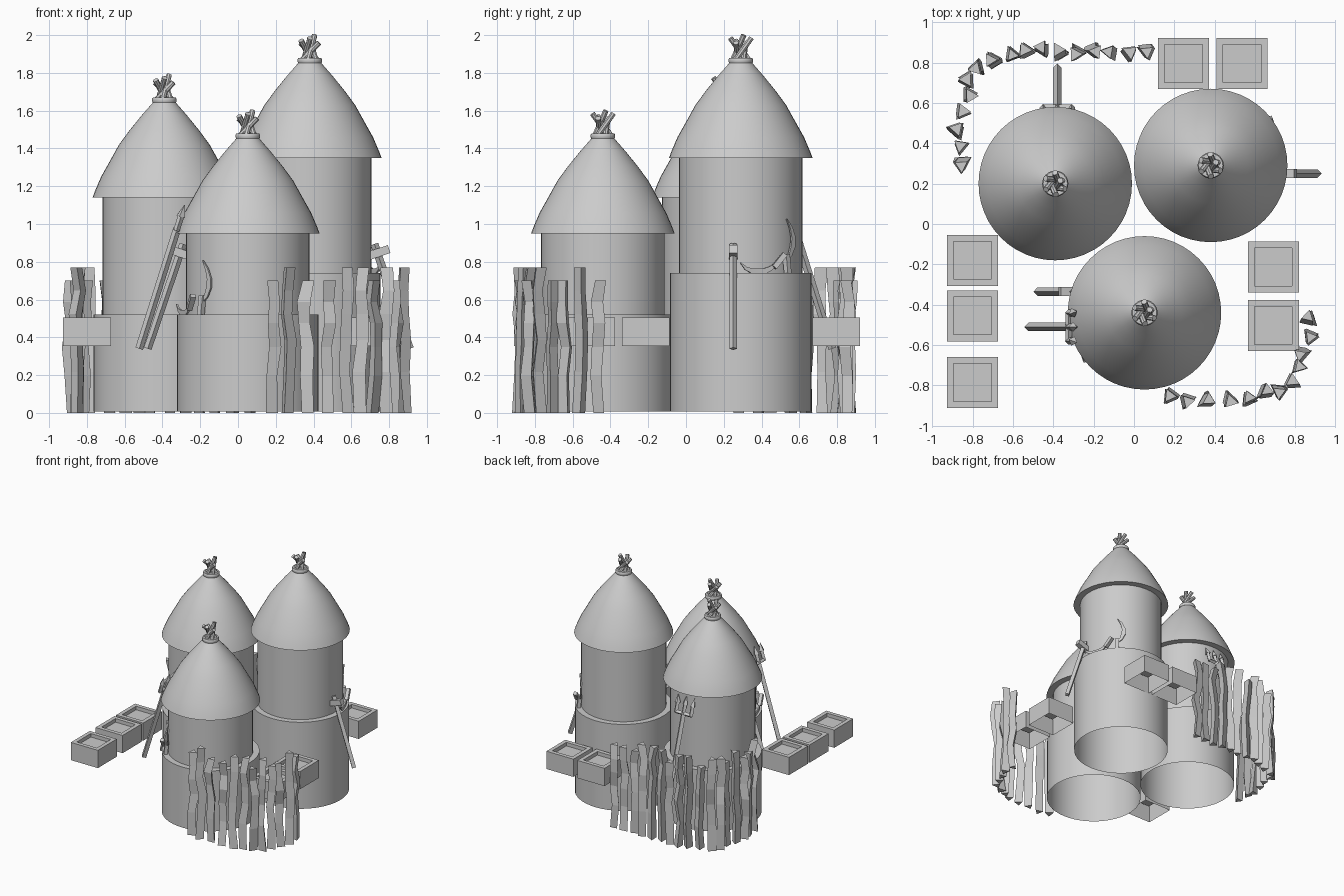
import bpy, bmesh, math, random
from mathutils import Vector, Matrix

if "Cube" in bpy.data.objects:
    bpy.data.objects.remove(bpy.data.objects["Cube"])

random.seed(4)


def obj(name, bm, smooth=False):
    bmesh.ops.recalc_face_normals(bm, faces=bm.faces[:])
    me = bpy.data.meshes.new(name)
    bm.to_mesh(me)
    bm.free()
    o = bpy.data.objects.new(name, me)
    bpy.context.collection.objects.link(o)
    if smooth:
        bpy.context.view_layer.objects.active = o
        o.select_set(True)
        bpy.ops.object.shade_smooth_by_angle(angle=math.radians(35))
        o.select_set(False)
    return o


def loft(bm, rings, closed_ends=True):
    loops = [[bm.verts.new(p) for p in r] for r in rings]
    n = len(loops[0])
    for a, b in zip(loops, loops[1:]):
        for i in range(n):
            j = (i + 1) % n
            bm.faces.new((a[i], a[j], b[j], b[i]))
    if closed_ends:
        bm.faces.new(loops[0][::-1])
        bm.faces.new(loops[-1])


def circle(r, z, n, cx=0, cy=0, turn=0):
    return [(cx + r * math.cos(turn + 2 * math.pi * i / n),
             cy + r * math.sin(turn + 2 * math.pi * i / n), z) for i in range(n)]


def lathe(name, c, profile, n=48, caps=False):
    bm = bmesh.new()
    loft(bm, [circle(r, z, n, *c) for r, z in profile], caps)
    return obj(name, bm, True)


def rod(bm, p, q, r, n=4, r2=None, up=(0, 0, 1)):
    # straight prism from p to q, first corner turned towards "up"
    p, q = Vector(p), Vector(q)
    d = (q - p).normalized()
    u = Vector(up) - d * d.dot(Vector(up))
    u.normalize()
    v = d.cross(u)
    ring = lambda c, s: [c + s * (u * math.cos(2 * math.pi * i / n) + v * math.sin(2 * math.pi * i / n))
                         for i in range(n)]
    loft(bm, [ring(p, r), ring(q, r if r2 is None else r2)])


def place(bm, c, ang):
    # local frame: x points out of the hut, y runs round it
    bm.transform(Matrix.Translation((c[0], c[1], 0)) @ Matrix.Rotation(math.radians(ang), 4, 'Z'))


# huts: stone base with ledge, wall, domed roof, tie ring and stick bundle
def hut(name, c, ledge, eave):
    lathe(name + "_walls", c, [(.375, .008), (.375, ledge), (.327, ledge), (.327, eave)])
    lathe(name + "_roof", c, [(.325, eave), (.38, eave), (.367, eave + .035), (.335, eave + .11), (.29, eave + .19),
                              (.24, eave + .28), (.185, eave + .355), (.12, eave + .435), (.05, eave + .515)])
    lathe(name + "_tie_ring", c, [(.062, eave + .502), (.065, eave + .51), (.065, eave + .522), (.06, eave + .53)],
          24, True)
    bm = bmesh.new()
    for k in range(6):
        a = k * math.pi / 3 + .3
        b = a + math.pi * .75
        h = .65 if k == 4 else .61 + .012 * (k % 3)
        t = .03 if k == 4 else .055
        rod(bm, (c[0] + .045 * math.cos(a), c[1] + .045 * math.sin(a), eave + .515),
            (c[0] + t * math.cos(b), c[1] + t * math.sin(b), eave + h), .015, 8)
    obj(name + "_roof_sticks", bm)


A, B, C = (-.39, .20), (.38, .29), (.052, -.44)
hut("left_hut", A, .52, 1.14)
hut("tall_hut", B, .74, 1.35)
hut("front_hut", C, .52, .95)


# three-pronged forks leaning on the walls
def fork(name, c, ang, side):
    bm = bmesh.new()
    at = lambda t, y=0: (.575 - .24 * t, side + y, .34 + .76 * t)
    rod(bm, at(0), at(.84), .021, 4)
    rod(bm, at(.83, -.075), at(.83, .075), .016, 4)
    for y in (-.07, 0, .07):
        rod(bm, at(.82, y), at(.92, y), .017, 4)
        rod(bm, at(.92, y), at(1, y * 1.1), .024, 4, .002)
    place(bm, c, ang)
    obj(name, bm)


fork("back_fork", A, 90, -.01)
fork("front_fork", C, 180, .07)


# hammers leaning on the ledges
def hammer(name, c, ang, side):
    bm = bmesh.new()
    d = Vector((-.19, 0, .56)).normalized()
    across = Vector((d.z, 0, -d.x))
    p = Vector((.53, side, .34))
    rod(bm, p, p + d * .585, .021, 4)
    h = p + d * .535
    rod(bm, h - across * .065, h + across * .065, .031, 4, up=d + Vector((0, 1, 0)))
    place(bm, c, ang)
    obj(name, bm)


hammer("right_hammer", B, 0, -.04)
hammer("left_hammer", C, 180, -.105)


# sickles resting on the ledges
def sickle(name, c, ang, ledge, handle, path, lean):
    bm = bmesh.new()
    rod(bm, *[(.352 + lean * i, p[0], ledge + p[1]) for i, p in enumerate(handle)], .02, 4,
        up=(1, 1, 0))
    rings = []
    for i, (y, z) in enumerate(path):
        a, b = Vector(path[max(i - 1, 0)]), Vector(path[min(i + 1, len(path) - 1)])
        nrm = Vector((a.y - b.y, b.x - a.x)).normalized()
        w = (.006, .012, .016, .014, .009, .002)[i]
        ring = []
        for s, x in ((-1, -.005), (1, -.005), (1, .005), (-1, .005)):
            ring.append((.352 + lean + x, y + s * w * nrm.x, ledge + z + s * w * nrm.y))
        rings.append(ring)
    loft(bm, rings)
    place(bm, c, ang)
    obj(name, bm)


upright = [(0, .07), (.03, .1), (.05, .145), (.052, .19), (.035, .24), (.005, .285)]
lying = [(.07, .05), (.04, .025), (0, .008), (-.06, .01), (-.1, .025), (-.13, .055)]
for n, c, led, t in (("right", B, .74, 0), ("left", C, .52, 180)):
    sickle(n + "_upright_sickle", c, 45 + t, led, [(0, 0), (0, .1)], upright, -.012)
    sickle(n + "_lying_sickle", c, 20 + t, led, [(.12, .1), (.06, .03)], lying, 0)

# crates: open below, recessed tray on top
for i, (x, y) in enumerate([(-.8, -.18), (-.8, -.455), (-.8, -.785), (.245, .795), (.535, .795),
                            (.69, -.213), (.69, -.503)]):
    bm = bmesh.new()
    s = math.sqrt(.5)
    rings = [circle(w * s, z, 4, x, y, math.pi / 4)
             for w, z in ((.253, .355), (.253, .505), (.187, .505), (.187, .475))]
    loft(bm, rings, False)
    bm.verts.ensure_lookup_table()
    bm.faces.new(bm.verts[-4:])
    obj("crate_%d" % (i + 1), bm)

# crooked three-sided fence stakes
fences = {
    "back": [(.06, .86), (-.03, .85), (-.12, .85), (-.2, .86), (-.28, .85), (-.37, .85), (-.45, .865), (-.535, .855),
             (-.615, .845), (-.70, .81), (-.775, .78), (-.825, .715), (-.82, .635), (-.855, .555), (-.88, .46),
             (-.86, .38), (-.85, .30)],
    "front": [(.87, -.47), (.865, -.56), (.835, -.64), (.815, -.715), (.785, -.785), (.72, -.825), (.65, -.835),
              (.565, -.87), (.47, -.87), (.36, -.875), (.265, -.875), (.18, -.85)]}
for side, spots in fences.items():
    for i, (x, y) in enumerate(spots):
        bm = bmesh.new()
        top = random.choice((.70, .77))
        turn = random.uniform(0, 2.1)
        rings = []
        for f in (0, .28, .5, .68, .84, 1):
            dx, dy = random.uniform(-.014, .014), random.uniform(-.014, .014)
            rings.append(circle(random.uniform(.034, .041), f * top, 3, x + dx, y + dy, turn))
        loft(bm, rings)
        obj("%s_fence_stake_%d" % (side, i + 1), bm)
